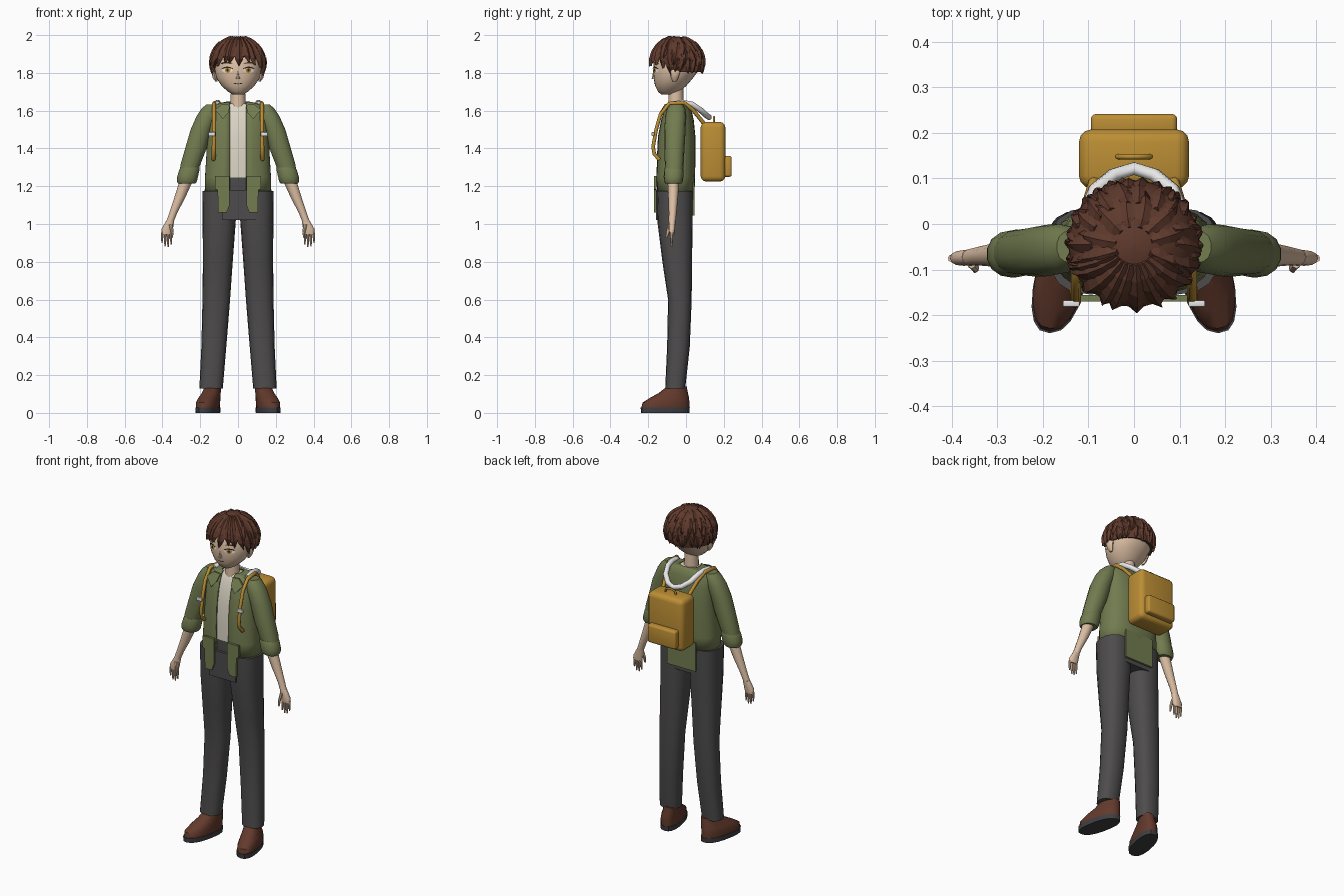
import bpy, bmesh, math, random
from mathutils import Vector
from mathutils.bvhtree import BVHTree

if "Cube" in bpy.data.objects:
    bpy.data.objects.remove(bpy.data.objects["Cube"])

random.seed(4)
COLORS = {
    "skin": (0.72, 0.52, 0.37), "hair_brown": (0.115, 0.042, 0.026), "olive_green": (0.17, 0.2, 0.08),
    "cream": (0.72, 0.67, 0.56), "charcoal": (0.075, 0.071, 0.071), "sole_grey": (0.05, 0.05, 0.057),
    "shoe_brown": (0.125, 0.042, 0.025), "mustard": (0.5, 0.27, 0.035), "white": (0.8, 0.8, 0.8),
    "eye_dark": (0.03, 0.015, 0.01)}
MATS = {}
for key, rgb in COLORS.items():
    MATS[key] = bpy.data.materials.new(key)
    MATS[key].diffuse_color = (*rgb, 1)


def finish(bm, name, mats, smooth=True, recalc=True):
    if recalc:
        bmesh.ops.recalc_face_normals(bm, faces=bm.faces)
    me = bpy.data.meshes.new(name)
    bm.to_mesh(me)
    bm.free()
    ob = bpy.data.objects.new(name, me)
    bpy.context.collection.objects.link(ob)
    for m in mats.split():
        me.materials.append(MATS[m])
    if smooth:
        bpy.ops.object.select_all(action='DESELECT')
        ob.select_set(True)
        bpy.context.view_layer.objects.active = ob
        bpy.ops.object.shade_smooth_by_angle(angle=math.radians(40))
    return ob


def spow(v, e):
    return math.copysign(abs(v) ** e, v)


def loft(name, rings, mat, n=16, p=2.0, s=1, gap=0, shear=0, smooth=True):
    """rings: (z, x centre, x radius, y front, y back); gap leaves the front open."""
    bm = bmesh.new()
    rows = []
    for z, cx, rx, yf, yb in rings:
        g = math.asin(min(1, (gap / rx) ** (p / 2))) if gap else 0
        row = []
        for i in range(n + (1 if gap else 0)):
            t = g + (2 * math.pi - 2 * g) * i / n
            y = (yf + yb) / 2 - (yb - yf) / 2 * spow(math.cos(t), 2 / p)
            x = cx + rx * spow(math.sin(t), 2 / p) - shear * (y + 0.1)
            row.append(bm.verts.new((s * x, y, z)))
        rows.append(row)
    for a, b in zip(rows, rows[1:]):
        for i in range(n):
            j = (i + 1) % len(a)
            bm.faces.new((a[i], a[j], b[j], b[i]))
    if not gap:
        bm.faces.new(rows[0])
        bm.faces.new(rows[-1])
    return finish(bm, name, mat, smooth)


def box(name, x, y, z, mat, bevel=0.0):
    bm = bmesh.new()
    bmesh.ops.create_cube(bm, size=1)
    for v in bm.verts:
        v.co = [(a + b) / 2 + c * (b - a) for (a, b), c in zip((x, y, z), v.co)]
    if bevel:
        bmesh.ops.bevel(bm, geom=bm.edges[:], offset=bevel, segments=3, profile=0.5, affect='EDGES')
    return finish(bm, name, mat)


def plate(name, pts, mat, thick=0.008):
    """Flat outline of (x, y, z) points, extruded towards the back."""
    bm = bmesh.new()
    f = bm.faces.new([bm.verts.new(c) for c in pts])
    new = bmesh.ops.extrude_face_region(bm, geom=[f])["geom"]
    for v in new:
        if isinstance(v, bmesh.types.BMVert):
            v.co.y += thick
    return finish(bm, name, mat, False)


def tube(name, pts, r, mat):
    cu = bpy.data.curves.new(name, 'CURVE')
    cu.dimensions = '3D'
    cu.bevel_depth, cu.bevel_resolution, cu.use_fill_caps = r, 1, True
    sp = cu.splines.new('POLY')
    sp.points.add(len(pts) - 1)
    for q, c in zip(sp.points, pts):
        q.co = (*c, 1)
    cu.materials.append(MATS[mat])
    ob = bpy.data.objects.new(name, cu)
    bpy.context.collection.objects.link(ob)


# Head and neck
head = loft("head", [(1.685, 0, .025, -.13, -.07), (1.70, 0, .052, -.148, -.035), (1.73, 0, .086, -.163, 0),
                     (1.77, 0, .113, -.171, .035), (1.81, 0, .124, -.174, .065), (1.86, 0, .128, -.17, .08),
                     (1.92, 0, .105, -.145, .06), (1.96, 0, .06, -.1, .01)], "skin", 28, 2.1)
loft("neck", [(1.60, 0, .042, -.095, -.012), (1.74, 0, .038, -.092, -.015)], "skin", 14)
loft("nose", [(1.768, 0, .012, -.182, -.16), (1.785, 0, .006, -.178, -.16), (1.81, 0, .003, -.174, -.16)], "skin", 8)

# Painted face features wrapped on the head
tree = BVHTree.FromPolygons([v.co for v in head.data.vertices], [f.vertices[:] for f in head.data.polygons])


def patch(name, cx, cz, rx, rz, mat, off, bend=0.0, n=16):
    bm = bmesh.new()
    vs = []
    for k in [None] + list(range(n)):
        u = 0 if k is None else math.cos(2 * math.pi * k / n)
        w = 0 if k is None else math.sin(2 * math.pi * k / n)
        x, z = cx + rx * u, cz + rz * w + bend * (1 - u * u)
        hit = tree.ray_cast(Vector((x, -1, z)), Vector((0, 1, 0)))[0]
        vs.append(bm.verts.new((x, hit.y - off, z)))
    for k in range(n):
        bm.faces.new((vs[0], vs[1 + k], vs[1 + (k + 1) % n]))
    finish(bm, name, mat, False, False)


for s in (1, -1):
    patch("eye_white", s * .056, 1.815, .028, .015, "white", .002)
    patch("iris", s * .055, 1.815, .015, .015, "mustard", .0035)
    patch("pupil", s * .055, 1.815, .006, .008, "eye_dark", .005)
    patch("eyelid", s * .057, 1.821, .031, .0035, "eye_dark", .006, .009)
    patch("eyebrow", s * .06, 1.848, .03, .004, "hair_brown", .005, .006)
    loft("ear", [(1.755, .115, .006, -.07, -.05), (1.775, .122, .013, -.08, -.04),
                 (1.805, .128, .014, -.085, -.03), (1.825, .126, .008, -.075, -.035)], "skin", 10, s=s)
patch("mouth", 0, 1.747, .026, .0025, "eye_dark", .003, -.005)


# Hair: a cap with layered pointed locks
def hair_point(a, p, k):
    return (math.cos(p) * math.sin(a) * (.145 + k), -.045 - math.cos(p) * math.cos(a) * (.142 + k),
            1.855 + math.sin(p) * (.138 + k))


bm = bmesh.new()
N, rows = 32, []
for j in range(9):
    row = []
    for i in range(N):
        a = 2 * math.pi * i / N
        d = math.degrees(min(a, 2 * math.pi - a))
        low = math.radians(15 - 36 * min(1, max(0, (d - 50) / 25)))
        p = low + (math.radians(88) - low) * max(0, j - 1) / 7
        row.append(bm.verts.new(hair_point(a, p, -.03 if j == 0 else 0)))
    rows.append(row)
for r, q in zip(rows, rows[1:]):
    for i in range(N):
        bm.faces.new((r[i], r[(i + 1) % N], q[(i + 1) % N], q[i]))
bm.faces.new(rows[-1])
finish(bm, "hair_cap", "hair_brown")

bm = bmesh.new()


def lock(a0, a1, p0, p1, w, lift):
    prev = None
    for i, h in enumerate((.45, .85, 1, .9, .6, .04)):
        t = i / 5
        a, p = math.radians(a0 + (a1 - a0) * t), math.radians(p0 + (p1 - p0) * t)
        half = math.radians(w) * h / max(math.cos(p), .4)
        tri = [bm.verts.new(hair_point(a + o * half, p, k)) for o, k in ((-1, -.006), (0, lift), (1, -.006))]
        if prev:
            for k in range(3):
                m = (k + 1) % 3
                bm.faces.new((prev[k], prev[m], tri[m], tri[k]))
        else:
            bm.faces.new(tri)
        prev = tri
    bm.faces.new(prev)


for count, p0, p1, w, clear in ((11, 74, 32, 15, 50), (18, 50, 10, 12, 55), (22, 28, -8, 10, 62), (26, 10, -24, 9, 68)):
    for i in range(count):
        a = 360 * (i + .5) / count - 180 + random.uniform(-4, 4)
        if abs(a) > clear:
            lock(a, a + random.uniform(-9, 9), p0, p1 + random.uniform(-2, 4), w, random.uniform(.004, .009))
for a0, a1, end in ((-62, -70, -14), (-44, -48, -8), (-30, -27, 0), (-14, -18, -2), (6, 2, -8),
                    (20, 24, 1), (34, 38, -5), (52, 58, -12), (-76, -76, -30), (76, 76, -30)):
    lock(a0 * .8, a1, 72, end, 14, .01)
finish(bm, "hair_locks", "hair_brown", False)

# Shirt (cream) and the charcoal waist below it
TORSO = [(1.16, 0, .172, -.15, .04), (1.25, 0, .17, -.152, .043), (1.35, 0, .164, -.15, .045),
         (1.46, 0, .158, -.145, .045), (1.55, 0, .155, -.128, .036), (1.60, 0, .15, -.112, .025),
         (1.63, 0, .125, -.098, .015), (1.643, 0, .06, -.09, .0)]
shirt = loft("shirt", [(z - .004, x, r - .01, f + .008, b - .01) for z, x, r, f, b in TORSO], "cream charcoal", 28, 2.6)
for f in shirt.data.polygons:
    f.material_index = 1 if f.center.z < 1.25 else 0
# Open jacket with lapels, front tails and back tail
jacket = loft("jacket", TORSO, "olive_green", 28, 2.6, gap=.042)
sol = jacket.modifiers.new("thickness", 'SOLIDIFY')
sol.thickness, sol.offset = .01, 0
for s in (1, -1):
    plate("lapel", [(s * x, y, z) for x, y, z in ((.042, -.112, 1.63), (.085, -.112, 1.635), (.122, -.128, 1.605),
                                                  (.08, -.148, 1.555), (.05, -.14, 1.59))], "olive_green")
    plate("front_tail", [(s * x, -.17, z) for x, z in ((.045, 1.255), (.122, 1.255), (.122, 1.185), (.108, 1.18),
                                                       (.105, 1.06), (.06, 1.06), (.045, 1.1))], "olive_green", .014)
box("back_tail", (-.095, .095), (.03, .046), (1.045, 1.22), "olive_green")

# Trousers
box("crotch", (-.085, .095), (-.158, .034), (1.02, 1.18), "charcoal")
for s in (1, -1):
    loft("trouser_leg", [(.13, .1425, .062, -.11, -.004), (.35, .128, .066, -.1, .02), (.6, .115, .073, -.095, .03),
                         (.8, .107, .079, -.125, .032), (1.0, .1, .087, -.15, .035), (1.175, .095, .094, -.155, .036)],
         "charcoal", 16, 2.4, s)

    # Shoes, splayed outward
    loft("shoe_sole", [(0, .157, .057, -.238, .018), (.028, .157, .058, -.24, .02)], "sole_grey", 18, 2.4, s, shear=.2)
    loft("shoe", [(.028, .157, .056, -.236, .018), (.055, .157, .057, -.23, .018), (.08, .154, .053, -.19, .016),
                  (.105, .148, .047, -.145, .01), (.14, .143, .042, -.1, .004)], "shoe_brown", 18, 2.3, s, shear=.2)

    # Sleeve, rolled cuff, forearm and hand
    loft("sleeve", [(1.25, .27, .046, -.108, -.02), (1.32, .25, .054, -.112, -.012), (1.4, .223, .058, -.115, -.008),
                    (1.5, .195, .057, -.115, -.002), (1.57, .165, .056, -.11, 0), (1.61, .148, .046, -.1, -.004),
                    (1.632, .14, .03, -.085, -.015)], "olive_green", 14, 2.2, s)
    loft("cuff", [(1.215, .272, .047, -.11, -.022), (1.225, .27, .054, -.116, -.016), (1.25, .267, .056, -.118, -.014),
                  (1.285, .258, .055, -.117, -.012), (1.3, .253, .05, -.112, -.016)], "olive_green", 14, 2.2, s)
    loft("forearm", [(1.01, .361, .02, -.092, -.055), (1.06, .342, .021, -.091, -.05), (1.14, .308, .029, -.094, -.042),
                     (1.24, .27, .036, -.098, -.034)], "skin", 12, s=s)
    loft("palm", [(.945, .378, .027, -.087, -.062), (.975, .374, .03, -.092, -.058), (1.02, .358, .02, -.09, -.055)],
         "skin", 12, 2.4, s)
    for i, tip in enumerate((.892, .878, .88, .9)):
        x = .355 + .0155 * i
        loft("finger", [(tip, x + .001 * i - .002, .003, -.08, -.072), (tip + .03, x, .0065, -.084, -.068),
                        (.955, x, .0072, -.084, -.067)], "skin", 7, s=s)
    loft("thumb", [(.925, .35, .004, -.108, -.1), (.955, .348, .008, -.106, -.088), (1.0, .357, .011, -.098, -.07)],
         "skin", 8, s=s)

    # Pack straps and buckles
    tube("shoulder_strap", [(s * x, y, z) for x, y, z in
                            ((.085, .105, 1.52), (.105, .04, 1.6), (.122, -.01, 1.642), (.127, -.09, 1.638),
                             (.127, -.135, 1.58), (.127, -.158, 1.5), (.128, -.174, 1.41), (.128, -.168, 1.37),
                             (.13, -.14, 1.34))], .011, "mustard")
    box("buckle", (s * .138 - .018, s * .138 + .018), (-.182, -.168), (1.466, 1.486), "white", .003)

# White hood edge draped behind the neck
tube("hood_edge", [(.11, -.07, 1.635), (.108, -.02, 1.643), (.102, .03, 1.635), (.085, .075, 1.605), (.045, .108, 1.575),
                   (0, .122, 1.565), (-.045, .108, 1.575), (-.085, .075, 1.605), (-.102, .03, 1.635),
                   (-.108, -.02, 1.643), (-.11, -.07, 1.635)], .016, "white")

# Backpack
box("backpack", (-.121, .121), (.078, .208), (1.225, 1.54), "mustard", .028)
box("pack_pocket", (-.095, .095), (.195, .242), (1.25, 1.36), "mustard", .012)
tube("pack_handle", [(-.038, .148, 1.53), (-.03, .148, 1.558), (0, .148, 1.566), (.03, .148, 1.558), (.038, .148, 1.53)],
     .006, "mustard")

for m in bpy.data.materials:
    if m.users and not m.is_grease_pencil:
        m.use_nodes = True
        m.node_tree.nodes["Principled BSDF"].inputs["Base Color"].default_value = m.diffuse_color
